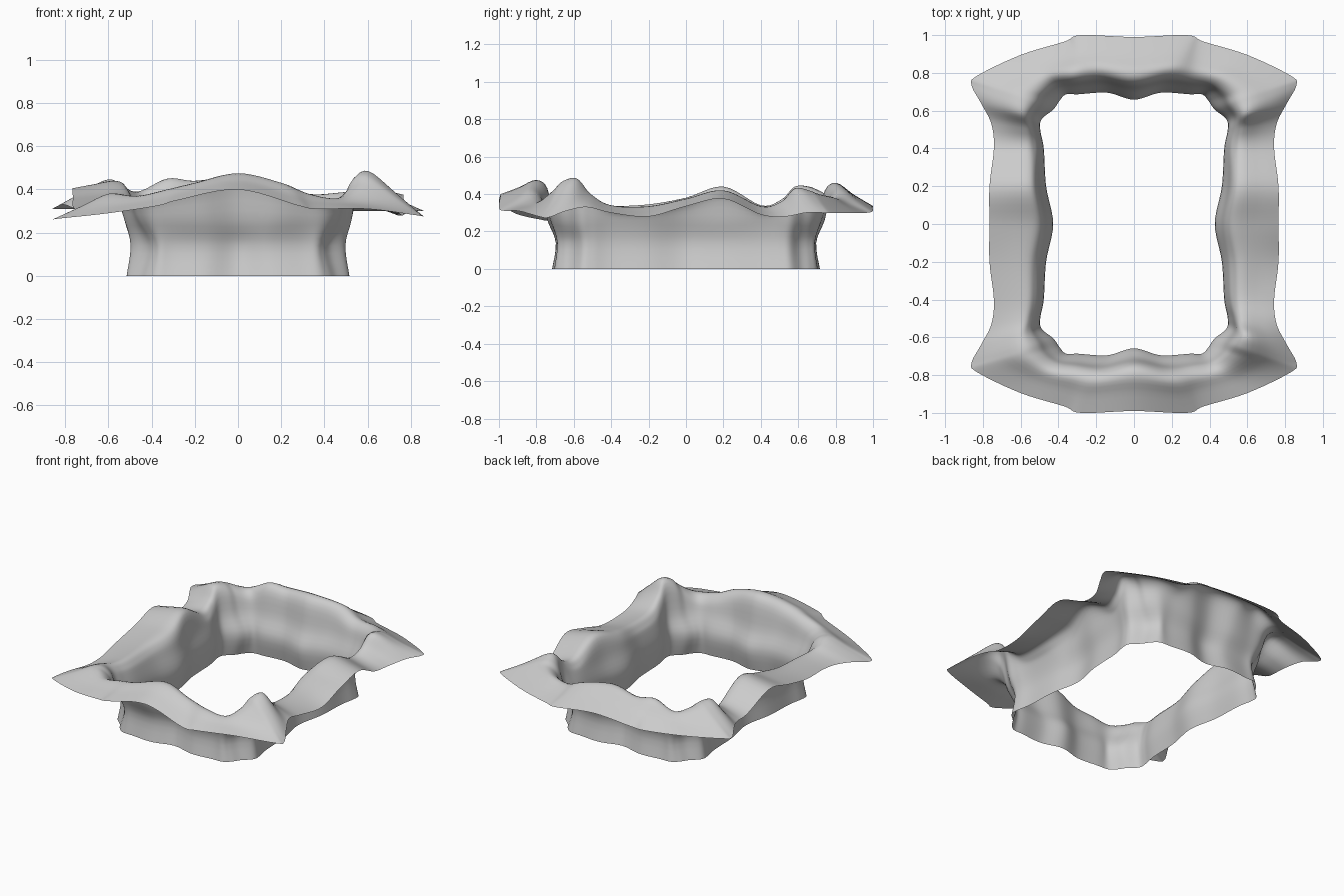
import bpy, bmesh
from mathutils import Vector

if "Cube" in bpy.data.objects:
    bpy.data.objects.remove(bpy.data.objects["Cube"])

# One quarter of the plan, right middle to back middle: foot x, y, rim x, y
QUARTER = [
    (.45, 0, .765, 0), (.485, .2, .765, .2), (.495, .4, .742, .4),
    (.513, .50, .755, .53), (.51, .56, .81, .64), (.455, .615, .86, .735),
    (.42, .665, .83, .785), (.375, .70, .60, .895), (.30, .705, .37, .965),
    (.15, .715, .28, 1.0), (0, .68, 0, .99)]

# Ruffle heights around the whole loop (right, back, left, front)
CREST = [.375, .42, .335, .36, .43, .42, .40, .385, .38, .43,
         .46, .44, .45, .39, .42, .44, .44, .37, .34, .44,
         .38, .345, .335, .34, .36, .38, .38, .37, .40, .43,
         .475, .43, .38, .36, .42, .47, .48, .40, .34, .335]
RIM = [.335, .375, .29, .28, .30, .30, .30, .30, .30, .31,
       .34, .33, .31, .31, .31, .31, .33, .31, .31, .405,
       .36, .32, .30, .29, .28, .26, .265, .29, .325, .35,
       .40, .325, .31, .31, .28, .275, .31, .33, .30, .28]


def smooth(points, steps, closed):
    """Catmull-Rom curve through a list of vectors."""
    n = len(points)
    get = (lambda i: points[i % n]) if closed else (lambda i: points[max(0, min(n - 1, i))])
    out = []
    for i in range(n if closed else n - 1):
        a, b, c, d = (get(i + k) for k in (-1, 0, 1, 2))
        for s in range(steps):
            t = s / steps
            out.append(.5 * (2 * b + (c - a) * t + (2 * a - 5 * b + 4 * c - d) * t * t
                             + (3 * b - a - 3 * c + d) * t ** 3))
    if not closed:
        out.append(points[-1].copy())
    return out


# Mirror the quarter plan into a full loop; w blends side (0) to end (1) profile
quarter = [row + (max(0, min(1, (q - 3) / 4)),) for q, row in enumerate(QUARTER)]
half = quarter + [(-a, b, -c, d, w) for a, b, c, d, w in quarter[-2::-1]]
plan = half + [(a, -b, c, -d, w) for a, b, c, d, w in half[-2:0:-1]]

# Key profiles: foot, waist, neck, shoulder, crest, lip, rim
keys = []
for (fx, fy, rx, ry, w), crest, rim in zip(plan, CREST, RIM):
    profile = [(0, 0), (-.07, .14), (.03 + .06 * w, .26), (.12 + .08 * w, crest * .91),
               (.29 + .11 * w, crest), (.68, crest * .5 + rim * .5), (1, rim)]
    keys.append([Vector((fx + (rx - fx) * t, fy + (ry - fy) * t, z)) for t, z in profile])

# Smooth around the loop, then up each profile
rows = [smooth(list(level), 6, True) for level in zip(*keys)]
columns = [smooth(list(col), 4, False) for col in zip(*rows)]

# Skin the ruffled collar as a single open sheet
bm = bmesh.new()
grid = [[bm.verts.new(p) for p in col] for col in columns]
for i, col in enumerate(grid):
    nxt = grid[(i + 1) % len(grid)]
    for j in range(len(col) - 1):
        bm.faces.new((col[j], col[j + 1], nxt[j + 1], nxt[j])).smooth = True
mesh = bpy.data.meshes.new("ruffled_collar")
bm.to_mesh(mesh)
bm.free()
collar = bpy.data.objects.new("ruffled_collar", mesh)
bpy.context.collection.objects.link(collar)
